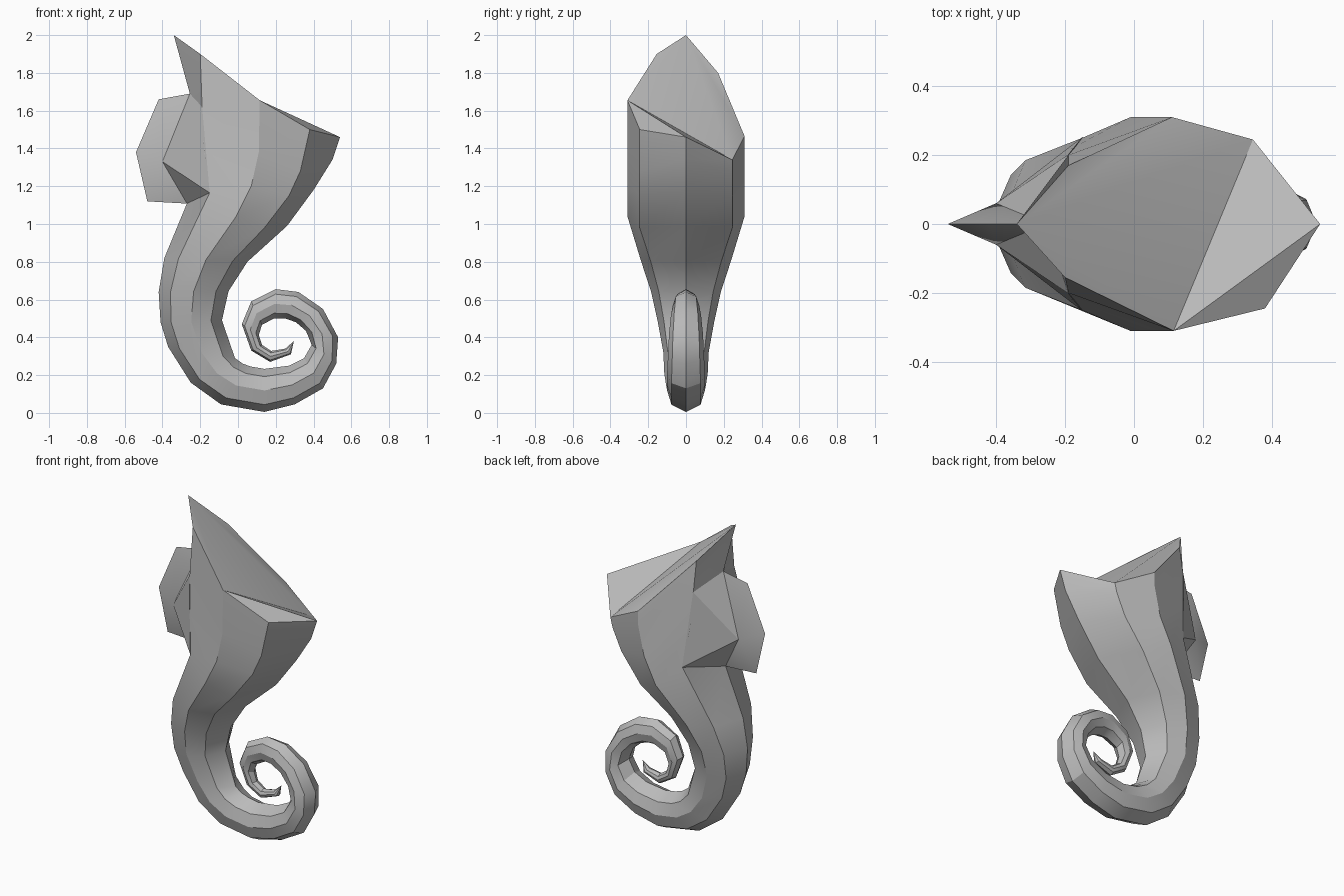
import bpy
import bmesh
import math
from mathutils import Vector

cube = bpy.data.objects.get("Cube")
if cube:
    bpy.data.objects.remove(cube, do_unlink=True)

grey = bpy.data.materials.new("stone grey")
grey.use_nodes = True
COLOUR = (0.5, 0.5, 0.5, 1)
grey.diffuse_color = COLOUR
grey.node_tree.nodes["Principled BSDF"].inputs["Base Color"].default_value = COLOUR


def finish(bm, name):
    """Turn a bmesh into a smooth-shaded object with sharp creases."""
    bmesh.ops.recalc_face_normals(bm, faces=bm.faces[:])
    mesh = bpy.data.meshes.new(name)
    bm.to_mesh(mesh)
    bm.free()
    mesh.materials.append(grey)
    obj = bpy.data.objects.new(name, mesh)
    bpy.context.collection.objects.link(obj)
    bpy.ops.object.select_all(action="DESELECT")
    obj.select_set(True)
    bpy.context.view_layer.objects.active = obj
    bpy.ops.object.shade_smooth_by_angle(angle=math.radians(30))
    return obj


def section(outer, left_side, inner, right_side):
    """Eight-sided ring: ridge, three side points, inner ridge, three side points."""
    return [outer, *left_side, inner, *reversed(right_side)]


def mirrored(side):
    return [(x, -y, z) for x, y, z in side]


def tail_section(ox, oz, ix, iz, width):
    """Ring spanning an outer and an inner ridge point."""
    outer, inner = Vector((ox, 0, oz)), Vector((ix, 0, iz))
    side = []
    for along, spread in ((0.17, 0.77), (0.5, 1), (0.82, 0.78)):
        point = outer.lerp(inner, along)
        side.append((point.x, spread * width, point.z))
    return section(outer, side, inner, mirrored(side))


# Chest: slanted rim followed by three wide rings
rim = section((-.34, 0, 2), [(-.19, .17, 1.8), (.11, .31, 1.465), (.345, .245, 1.34)],
              (.54, 0, 1.46), [(-.2, -.155, 1.9), (.115, -.31, 1.655), (.38, -.245, 1.5)])
shoulder = [(-.19, .2, 1.62), (.11, .31, 1.38), (.33, .245, 1.28)]
chest = [(-.18, .22, 1.4), (.07, .31, 1.2), (.27, .245, 1.15)]
waist = [(-.15, .25, 1.165), (-.01, .31, 1.04), (.14, .245, .98)]
rings = [rim]
for outer, side, inner in (((-.255, 0, 1.69), shoulder, (.5, 0, 1.34)),
                           ((-.25, 0, 1.4), chest, (.4, 0, 1.18)),
                           ((-.27, 0, 1.11), waist, (.26, 0, .99))):
    rings.append(section(outer, side, inner, mirrored(side)))

# Tail: outer ridge x, z, inner ridge x, z, half width
TAIL = [
    (-.39, .82, .05, .8, .24), (-.42, .64, -.05, .645, .185),
    (-.41, .48, -.085, .49, .15), (-.37, .35, -.016, .29, .12),
    (-.25, .16, .026, .26, .115), (-.09, .045, .07, .245, .105),
    (.14, .005, .14, .233, .1), (.3, .045, .27, .25, .1),
    (.45, .13, .35, .29, .1), (.52, .26, .39, .36, .095),
    (.53, .4, .36, .434, .09), (.45, .55, .307, .48, .08),
    (.32, .64, .25, .5, .07), (.2, .655, .19, .5, .06),
    (.07, .59, .127, .466, .05), (.02, .47, .11, .413, .045),
    (.07, .33, .127, .36, .035), (.17, .27, .175, .328, .03),
    (.28, .31, .25, .34, .025),
]
rings += [tail_section(*row) for row in TAIL]

# Body: loft the rings, close the tail tip and the slanted top
bm = bmesh.new()
loops = [[bm.verts.new(p) for p in ring] for ring in rings]
for upper, lower in zip(loops, loops[1:]):
    for i in range(8):
        j = (i + 1) % 8
        bm.faces.new((upper[i], upper[j], lower[j], lower[i]))
tip = bm.verts.new((.296, 0, .38))
for i in range(8):
    bm.faces.new((loops[-1][i], loops[-1][(i + 1) % 8], tip))
for corners in ((0, 1, 2), (0, 2, 3), (0, 3, 6), (0, 6, 7), (6, 3, 4), (6, 4, 5)):
    bm.faces.new([loops[0][c] for c in corners])
finish(bm, "body")

# Back fin: a wedge spreading from a thin edge onto the chest sides
bm = bmesh.new()
edge = [bm.verts.new((x, 0, z)) for x, z in
        ((-.255, 1.69), (-.42, 1.66), (-.54, 1.38), (-.48, 1.12), (-.27, 1.108))]
roots = []
for sign in (1, -1):
    def point(x, y, z):
        return bm.verts.new((x, sign * y, z))
    top, bulge, low = (point(-.19, .202, 1.62), point(-.4, .06, 1.33),
                       point(-.15, .252, 1.165))
    fan = [low, top, *edge, low]
    for a, b in zip(fan, fan[1:]):
        bm.faces.new((a, b, bulge))
    roots.append((top, low))
(top_l, low_l), (top_r, low_r) = roots
bm.faces.new((top_l, low_l, low_r, top_r))
bm.faces.new((edge[0], top_l, top_r))
bm.faces.new((edge[-1], low_r, low_l))
finish(bm, "back_fin")
